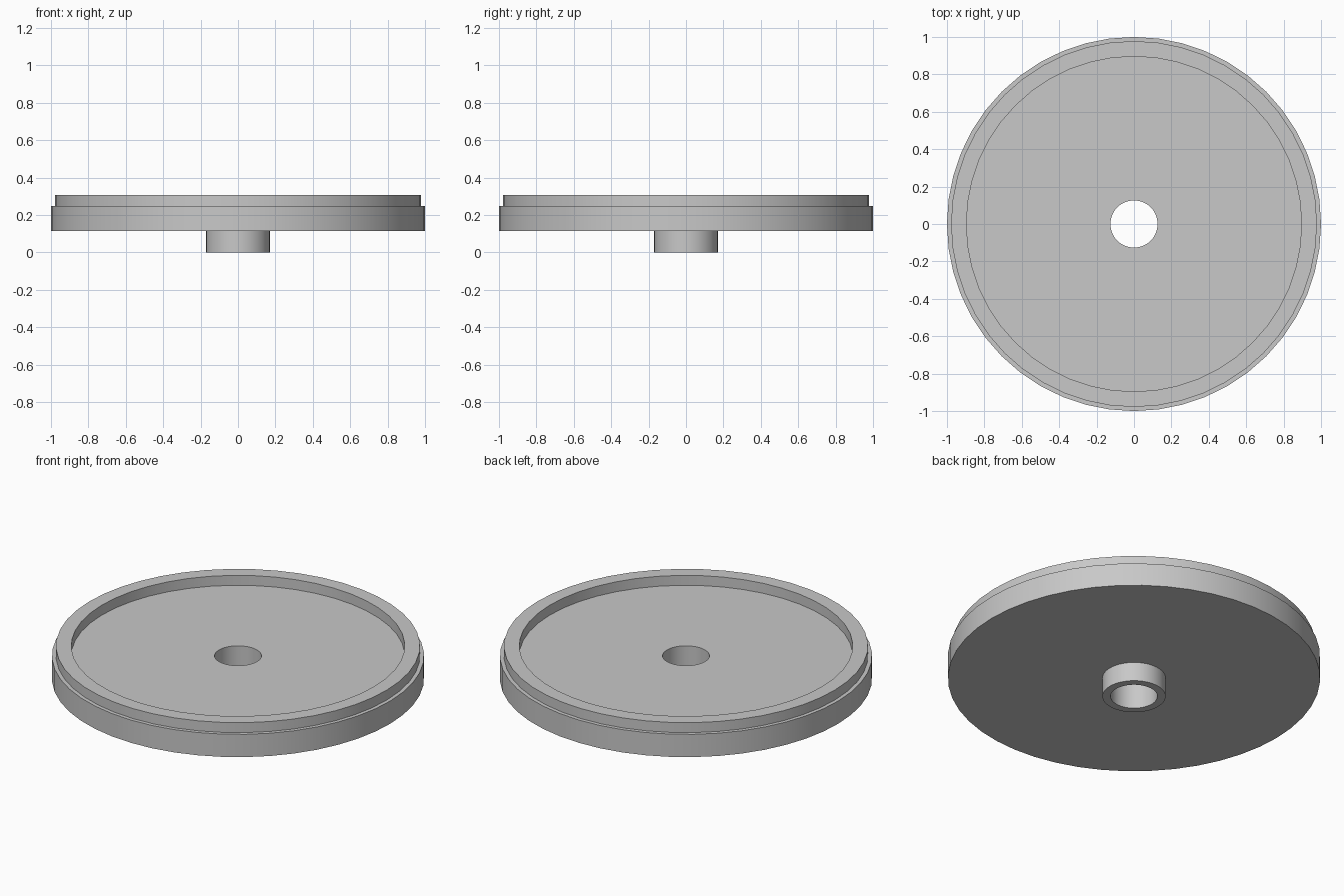
import bpy
import bmesh
import math

if "Cube" in bpy.data.objects:
    bpy.data.objects.remove(bpy.data.objects["Cube"])

SEGMENTS = 48

# Key sizes
HOLE_R, HUB_R = 0.126, 0.17
RECESS_R, RIM_R, DISC_R = 0.896, 0.978, 1.0
DISC_Z, STEP_Z, TOP_Z = 0.113, 0.248, 0.307

# Single grey material
grey = bpy.data.materials.new("light_grey")
grey.use_nodes = True
colour = (0.58, 0.58, 0.58, 1.0)
grey.diffuse_color = colour
grey.node_tree.nodes["Principled BSDF"].inputs["Base Color"].default_value = colour


def lathe(name, profile):
    """Turn a closed (radius, height) profile around the z axis."""
    bm = bmesh.new()
    verts = [bm.verts.new((r, 0, z)) for r, z in profile]
    edges = [bm.edges.new((a, b)) for a, b in zip(verts, verts[1:] + verts[:1])]
    bmesh.ops.spin(bm, geom=verts + edges, cent=(0, 0, 0), axis=(0, 0, 1),
                   angle=math.tau, steps=SEGMENTS)
    bmesh.ops.remove_doubles(bm, verts=bm.verts[:], dist=0.0001)
    bmesh.ops.recalc_face_normals(bm, faces=bm.faces[:])
    mesh = bpy.data.meshes.new(name)
    bm.to_mesh(mesh)
    bm.free()
    mesh.materials.append(grey)
    obj = bpy.data.objects.new(name, mesh)
    bpy.context.collection.objects.link(obj)
    bpy.ops.object.select_all(action="DESELECT")
    obj.select_set(True)
    bpy.context.view_layer.objects.active = obj
    bpy.ops.object.shade_smooth_by_angle(angle=math.radians(30))
    return obj


# Recessed disc with stepped rim, bored hub underneath
lathe("flanged_disc", [
    (HOLE_R, 0), (HUB_R, 0), (HUB_R, DISC_Z),
    (DISC_R, DISC_Z), (DISC_R, STEP_Z),
    (RIM_R, STEP_Z), (RIM_R, TOP_Z),
    (RECESS_R, TOP_Z), (RECESS_R, STEP_Z), (HOLE_R, STEP_Z),
])
